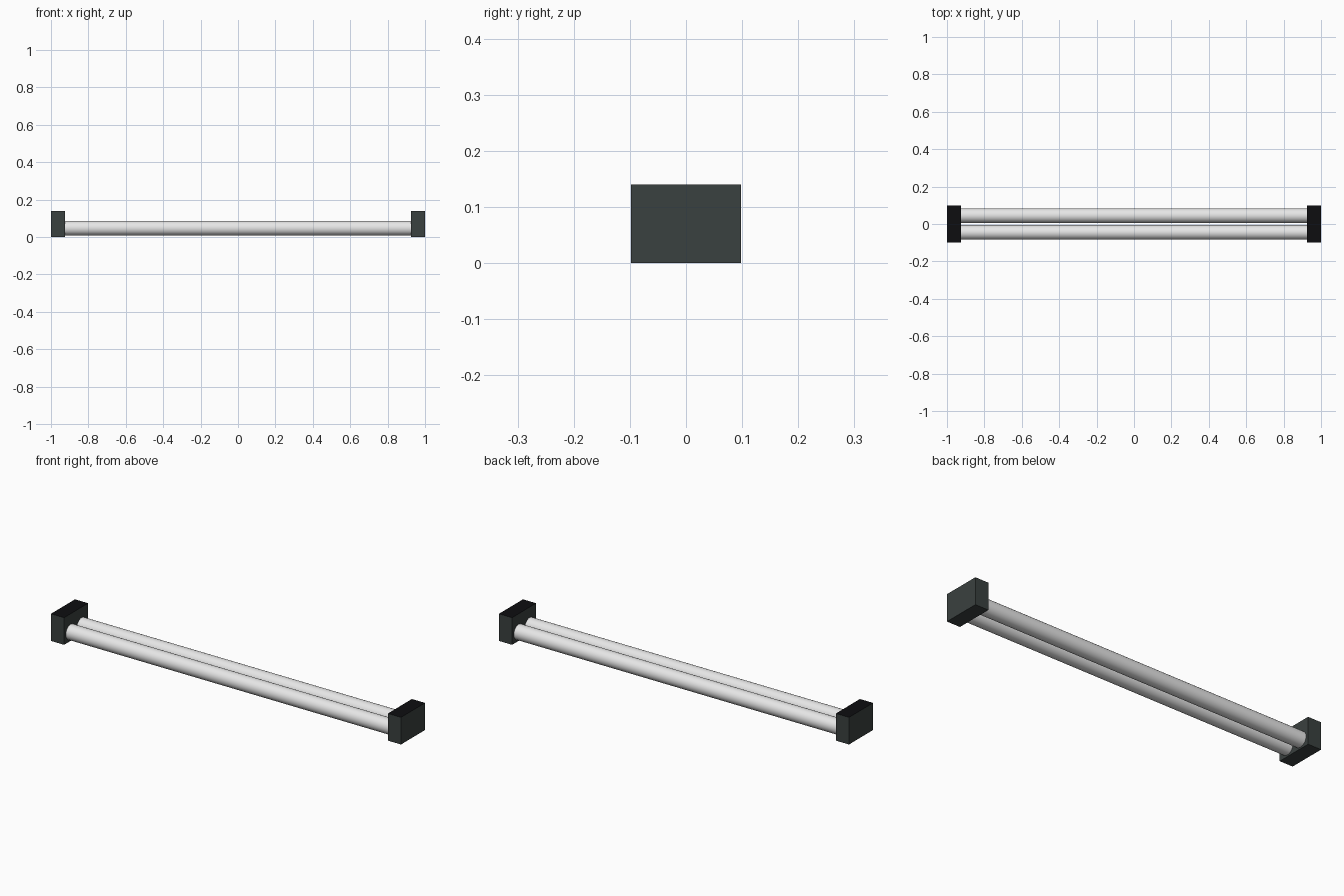
import bpy, math

if "Cube" in bpy.data.objects:
    bpy.data.objects.remove(bpy.data.objects["Cube"])


def material(name, rgb):
    m = bpy.data.materials.new(name)
    m.diffuse_color = (*rgb, 1)
    m.use_nodes = True
    m.node_tree.nodes["Principled BSDF"].inputs["Base Color"].default_value = m.diffuse_color
    return m


tube_white = material("tube_white", (0.80, 0.80, 0.80))
cap_grey = material("cap_dark_grey", (0.042, 0.052, 0.050))
cap_black = material("cap_top_black", (0.004, 0.004, 0.005))

CAP_X, CAP_Y, CAP_Z = 0.075, 0.196, 0.14
TUBE_R, TUBE_Y, TUBE_Z = 0.039, 0.045, 0.047


def end_cap(name, side):
    # block holder with a black upper face
    bpy.ops.mesh.primitive_cube_add(size=1, location=(side * (1 - CAP_X / 2), 0, CAP_Z / 2))
    ob = bpy.context.object
    ob.name = name
    ob.scale = (CAP_X, CAP_Y, CAP_Z)
    bpy.ops.object.transform_apply(location=False, rotation=False, scale=True)
    ob.data.materials.append(cap_grey)
    ob.data.materials.append(cap_black)
    for p in ob.data.polygons:
        p.material_index = 1 if p.normal.z > 0.5 else 0


def tube(name, side):
    # long lamp tube, seated slightly inside both caps
    bpy.ops.mesh.primitive_cylinder_add(
        vertices=32, radius=TUBE_R, depth=2 * (1 - CAP_X) + 0.02,
        location=(0, side * TUBE_Y, TUBE_Z), rotation=(0, math.pi / 2, 0))
    ob = bpy.context.object
    ob.name = name
    ob.data.materials.append(tube_white)
    bpy.ops.object.shade_smooth_by_angle(angle=math.radians(40))


for label, s in (("left", -1), ("right", 1)):
    end_cap(label + "_end_cap", s)
for label, s in (("front", -1), ("back", 1)):
    tube(label + "_lamp_tube", s)
